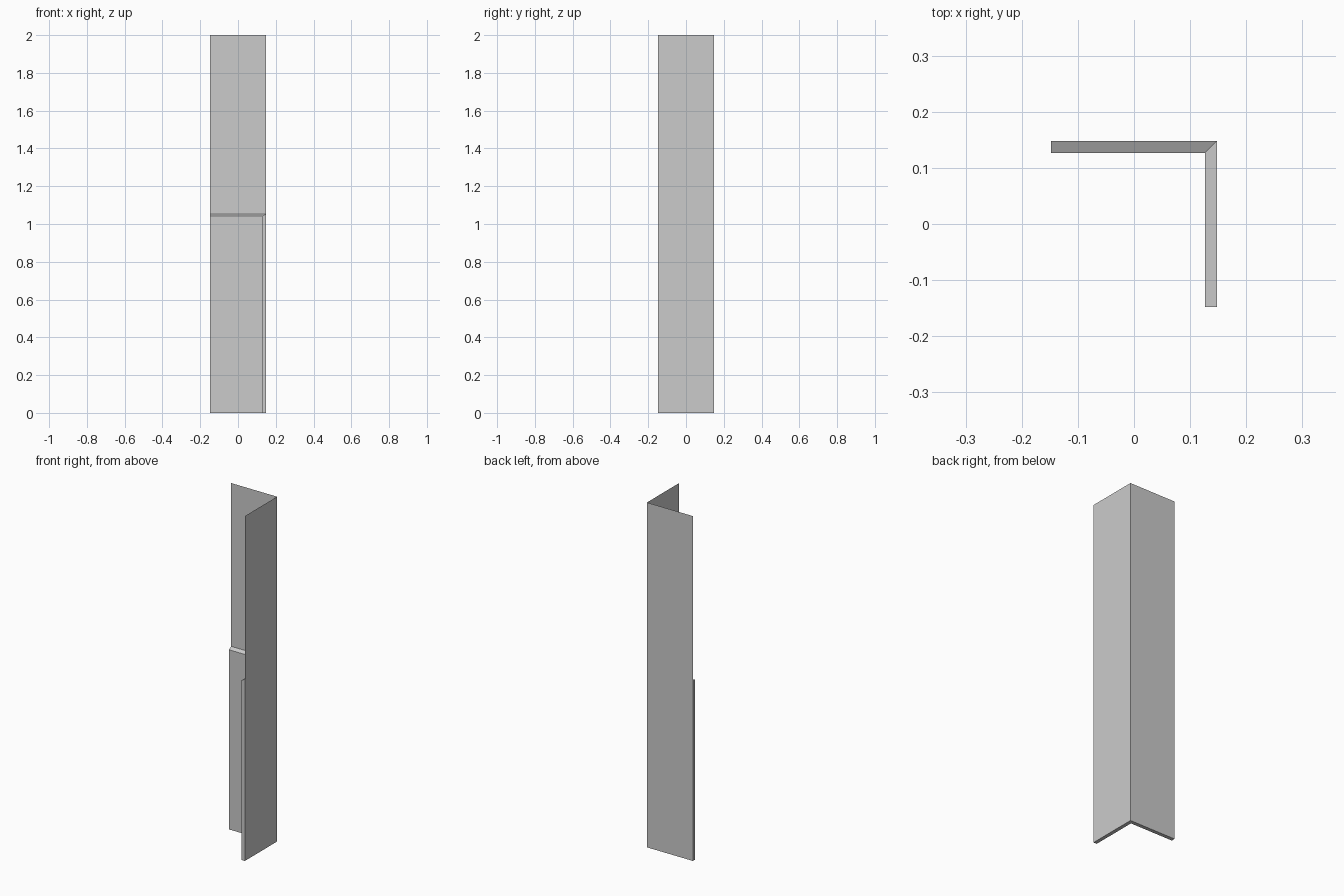
import bpy, bmesh

cube = bpy.data.objects.get("Cube")
if cube:
    bpy.data.objects.remove(cube)

HALF, THICK, HEIGHT = 0.1475, 0.0214, 2.0
LEDGE_BACK, LEDGE_FRONT = 1.053, 1.042

grey = bpy.data.materials.new("light_grey")
grey.use_nodes = True
colour = (0.6, 0.6, 0.6, 1)
grey.diffuse_color = colour
grey.node_tree.nodes["Principled BSDF"].inputs["Base Color"].default_value = colour


def corner_path(inset):
    """Plan of the angle: free end of back leg, corner, free end of side leg."""
    edge = HALF - inset
    return [(-HALF, edge), (edge, edge), (edge, -HALF)]


def sweep_angle(name, section, capped=False):
    """Sweep a section of (inset, height) points along both legs, mitred."""
    bm = bmesh.new()
    rows = [[bm.verts.new((x, y, z)) for x, y in corner_path(inset)]
            for inset, z in section]
    for low, high in zip(rows, rows[1:]):
        for i in range(2):
            bm.faces.new((low[i], high[i], high[i + 1], low[i + 1]))
    if capped:
        bm.faces.new([row[0] for row in reversed(rows)])
        bm.faces.new([row[2] for row in rows])
    mesh = bpy.data.meshes.new(name)
    bm.to_mesh(mesh)
    bm.free()
    mesh.materials.append(grey)
    obj = bpy.data.objects.new(name, mesh)
    bpy.context.collection.objects.link(obj)
    return obj


# Thin full-height outer skin, facing outwards
sweep_angle("outer_skin", [(0, HEIGHT), (0, 0)][::-1])

# Thick lower backing: sloped ledge, inner face, underside and capped ends
sweep_angle("lower_backing",
            [(0, LEDGE_BACK), (THICK, LEDGE_FRONT), (THICK, 0), (0, 0)],
            capped=True)
